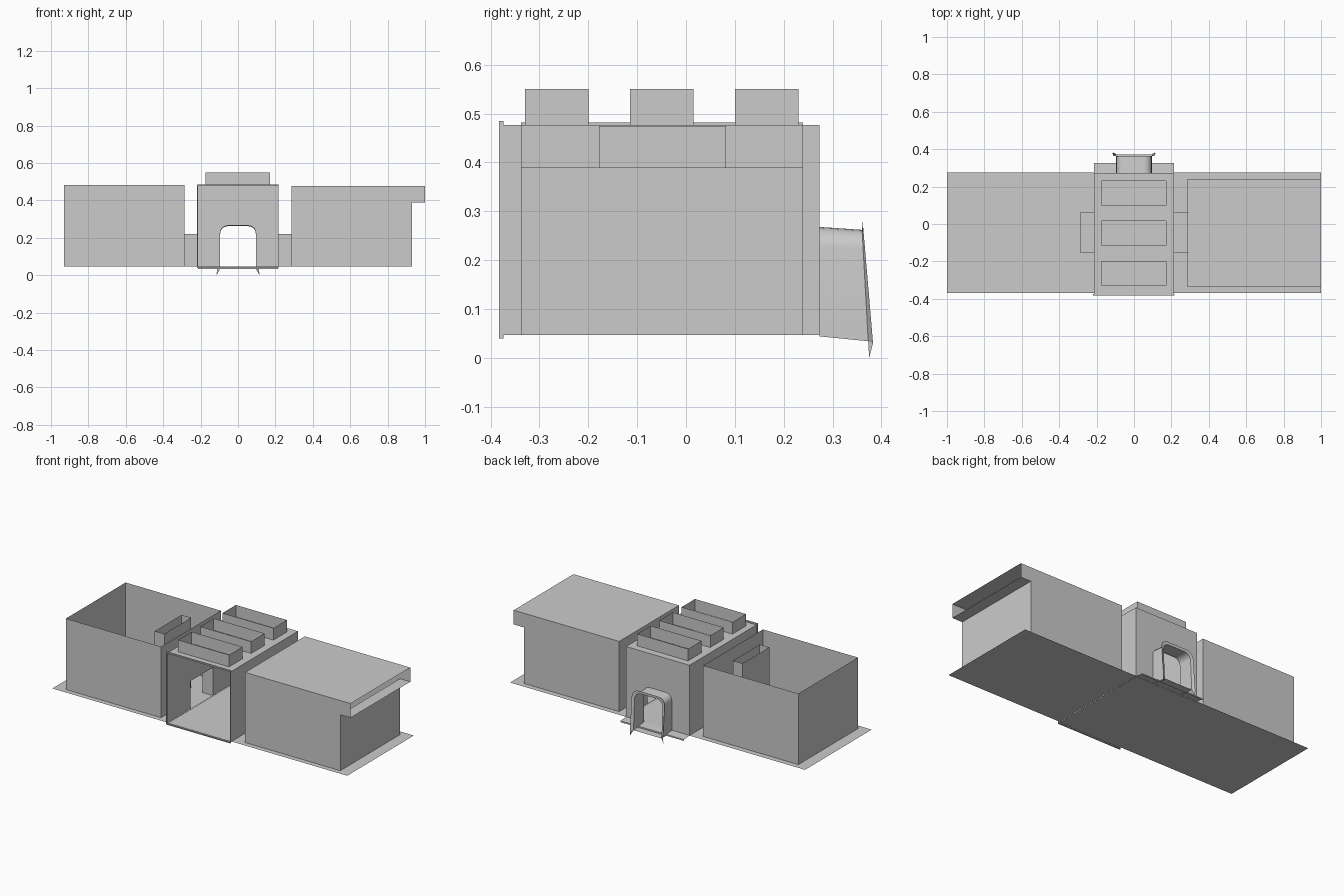
import bpy, math

if "Cube" in bpy.data.objects:
    bpy.data.objects.remove(bpy.data.objects["Cube"])

Y0, Y1 = -0.338, 0.24      # room walls
D0, D1 = -0.155, 0.065     # passage width
FLOOR, TOP = 0.047, 0.477


def sheet(name, polys):
    """Thin surface object made from a list of polygons."""
    verts, faces = [], []
    for p in polys:
        faces.append(range(len(verts), len(verts) + len(p)))
        verts += p
    me = bpy.data.meshes.new(name)
    me.from_pydata(verts, [], [list(f) for f in faces])
    ob = bpy.data.objects.new(name, me)
    bpy.context.collection.objects.link(ob)
    return ob


def on_x(x, pts):
    return [(x, a, b) for a, b in pts]


def on_y(y, pts):
    return [(a, y, b) for a, b in pts]


def on_z(z, x0, x1, y0, y1):
    return [(x0, y0, z), (x1, y0, z), (x1, y1, z), (x0, y1, z)]


def rect(a0, a1, b0, b1):
    return [(a0, b0), (a1, b0), (a1, b1), (a0, b1)]


def tube(x0, x1, y0, y1, z0, z1):
    """Four upright walls, open top and bottom."""
    return [on_y(y0, rect(x0, x1, z0, z1)), on_x(x1, rect(y0, y1, z0, z1)),
            on_y(y1, rect(x0, x1, z0, z1)), on_x(x0, rect(y0, y1, z0, z1))]


def door_wall(x, y0, y1, top):
    """Wall across x with the passage doorway notched out."""
    return on_x(x, [(y0, FLOOR), (D0, FLOOR), (D0, 0.22), (D1, 0.22),
                    (D1, FLOOR), (y1, FLOOR), (y1, top), (y0, top)])


def arch(hw, top, bottom, r, steps=5):
    """Rounded-top arch outline from left foot to right foot (x, z)."""
    left = []
    for i in range(steps + 1):
        a = math.pi - i * math.pi / 2 / steps
        left.append((-hw + r + r * math.cos(a), top - r + r * math.sin(a)))
    left = [(-hw, bottom)] + left
    return left + [(-x, z) for x, z in reversed(left)]


# ground plates, passages and inner screens on both sides
for s, side in ((-1, "left"), (1, "right")):
    sheet(side + "_ground", [on_z(FLOOR, s * 0.215, s * 1.0, -0.37, 0.275)])
    sheet(side + "_passage", [
        on_y(D0, rect(s * 0.215, s * 0.285, FLOOR, 0.22)),
        on_y(D1, rect(s * 0.215, s * 0.285, FLOOR, 0.22)),
        on_z(0.22, s * 0.215, s * 0.285, D0, D1)])
    sheet(side + "_screen", tube(s * 0.375, s * 0.44, -0.178, 0.082, FLOOR, 0.475))

# left room, open on top
sheet("left_room", [
    on_y(Y0, rect(-0.93, -0.285, FLOOR, 0.482)),
    on_y(Y1, rect(-0.93, -0.285, FLOOR, 0.482)),
    on_x(-0.93, rect(Y0, Y1, FLOOR, 0.482)),
    door_wall(-0.285, Y0, Y1, 0.482)])

# right room with roof and open-ended overhang
side = [(0.285, FLOOR), (0.93, FLOOR), (0.93, 0.39), (1.0, 0.39), (1.0, TOP), (0.285, TOP)]
sheet("right_room", [
    on_y(Y0, side), on_y(Y1, side),
    on_x(0.93, rect(Y0, Y1, FLOOR, 0.39)),
    on_z(0.39, 0.93, 1.0, Y0, Y1),
    on_z(TOP, 0.285, 1.0, Y0, Y1),
    door_wall(0.285, Y0, Y1, TOP)])

# central hall: open front, arched back, roof strips around skylights
H = 0.215
lights = [(-0.33, -0.2), (-0.115, 0.015), (0.1, 0.23)]
opening = arch(0.095, 0.265, FLOOR, 0.04)
hall = [door_wall(-H, -0.375, 0.273, TOP), door_wall(H, -0.375, 0.273, TOP),
        on_z(FLOOR - 0.002, -H, H, -0.375, 0.273),
        on_y(0.273, [(-H, FLOOR)] + opening + [(H, FLOOR), (H, TOP), (-H, TOP)]),
        on_z(TOP, -H, -0.175, -0.375, 0.273), on_z(TOP, 0.17, H, -0.375, 0.273)]
edges = [-0.375] + [v for pair in lights for v in pair] + [0.273]
for a, b in zip(edges[::2], edges[1::2]):
    hall.append(on_z(TOP, -0.175, 0.17, a, b))
sheet("central_hall", hall)
for y0, y1 in lights:
    sheet("skylight", tube(-0.175, 0.17, y0, y1, TOP, 0.55))

# raised rim around the open front of the hall
outer, inner = rect(-0.22, 0.216, 0.04, 0.485), rect(-H, H, FLOOR, TOP)
rim = []
for i in range(4):
    j = (i + 1) % 4
    (a, b), (c, d), (e, f), (g, h) = outer[i], outer[j], inner[j], inner[i]
    rim.append([(a, -0.383, b), (c, -0.383, d), (c, -0.374, d), (a, -0.374, b)])
    for y in (-0.383, -0.374):
        rim.append([(a, y, b), (c, y, d), (e, y, f), (g, y, h)])
sheet("front_rim", rim)

# rear doorstep ledge
sheet("rear_ledge", [
    [(-H, 0.273, 0.046), (H, 0.273, 0.046), (H, 0.327, 0.042), (-H, 0.327, 0.042)],
    on_y(0.327, rect(-H, H, 0.034, 0.042)),
    on_z(0.034, -0.095, 0.095, 0.327, 0.372)])

# rear arched tunnel with a flared, tilted lip
ring0 = on_y(0.273, arch(0.095, 0.268, 0.044, 0.04))
ring1 = [(x, 0.373 - 0.055 * (z - 0.035), z) for x, z in arch(0.095, 0.262, 0.034, 0.04)]
ring2 = [(x, 0.383 - 0.085 * (z - 0.03), z) for x, z in arch(0.112, 0.279, 0.03, 0.045)]


def bridge(a, b):
    return [[a[i], a[i + 1], b[i + 1], b[i]] for i in range(len(a) - 1)]


tips = []
for k in (0, -1):
    tips.append([ring1[k], ring2[k], (ring2[k][0] * 1.03, 0.375, 0.0)])
for name, polys in (("rear_tunnel", bridge(ring0, ring1)),
                    ("rear_tunnel_lip", bridge(ring1, ring2) + tips)):
    ob = sheet(name, polys)
    bpy.context.view_layer.objects.active = ob
    ob.select_set(True)
    bpy.ops.object.mode_set(mode='EDIT')
    bpy.ops.mesh.select_all(action='SELECT')
    bpy.ops.mesh.remove_doubles(threshold=0.0001)
    bpy.ops.object.mode_set(mode='OBJECT')
    bpy.ops.object.shade_smooth_by_angle()
    ob.select_set(False)
